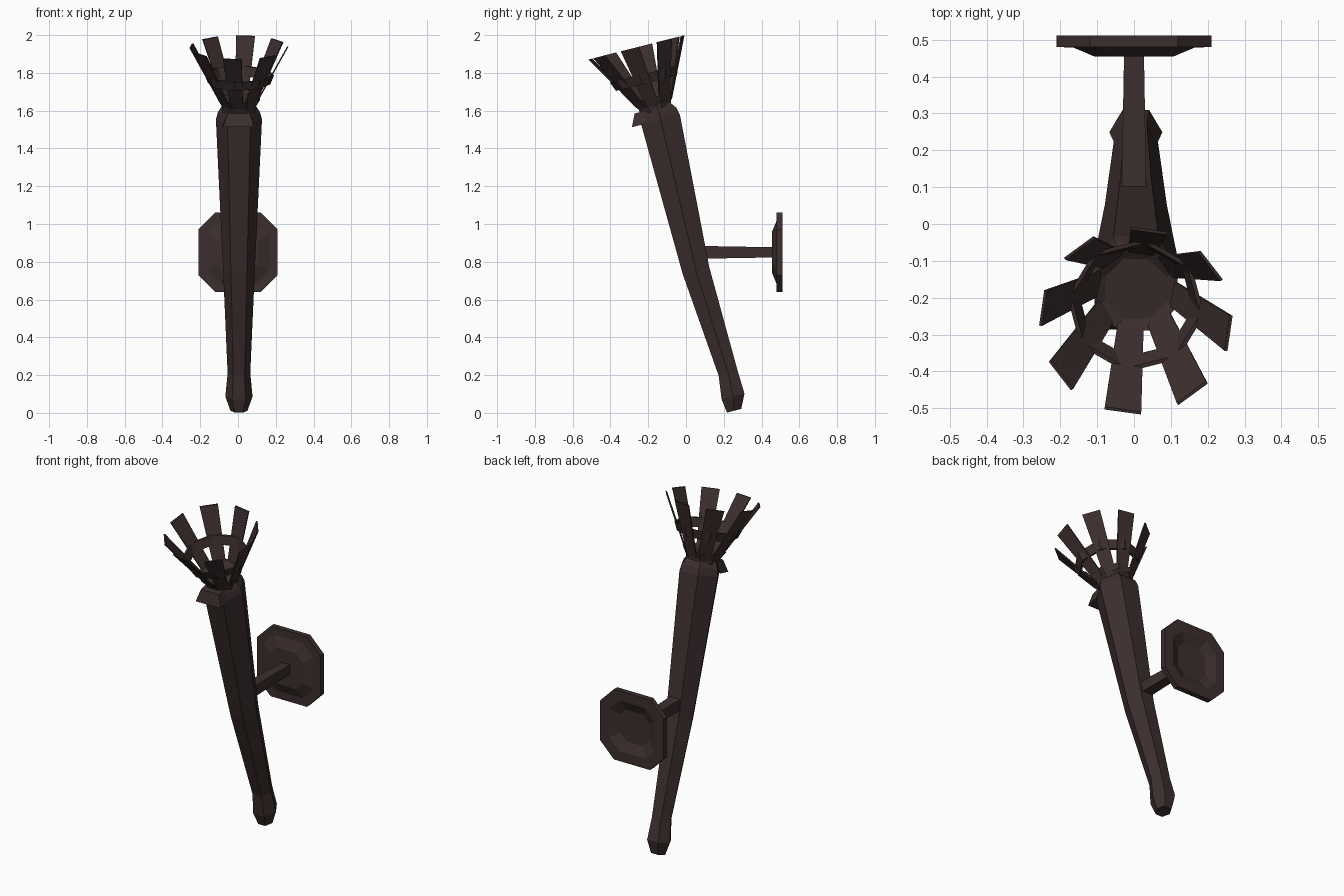
import bpy
import bmesh
from math import sin, cos, radians, tau
from mathutils import Matrix, Vector

cube = bpy.data.objects.get("Cube")
if cube:
    bpy.data.objects.remove(cube, do_unlink=True)

wood = bpy.data.materials.new("dark brown wood")
wood.use_nodes = True
BROWN = (0.045, 0.028, 0.027, 1)
wood.diffuse_color = BROWN
wood.node_tree.nodes["Principled BSDF"].inputs["Base Color"].default_value = BROWN

# Frames: the leaning torch axis, and the bracket axis running backwards
TORCH = Matrix.Translation((0.005, 0.245, 0.05)) @ Matrix.Rotation(0.2475, 4, 'X')
BRACKET = Matrix.Translation((0, 0, 0.85)) @ Matrix.Rotation(radians(-90), 4, 'X')


def finish(name, bm, frame):
    bmesh.ops.recalc_face_normals(bm, faces=bm.faces)
    bm.transform(frame)
    mesh = bpy.data.meshes.new(name)
    bm.to_mesh(mesh)
    bm.free()
    mesh.materials.append(wood)
    obj = bpy.data.objects.new(name, mesh)
    bpy.context.collection.objects.link(obj)


def even(n, start=0.0):
    return [start + tau * i / n for i in range(n)]


def loft(name, rings, angles, frame, closed=False):
    """Skin rings of (height, y offset, radius); closed joins last to first."""
    bm = bmesh.new()
    loops = [[bm.verts.new((r * cos(a), y + r * sin(a), z)) for a in angles]
             for z, y, r in rings]
    n = len(angles)
    pairs = list(zip(loops, loops[1:]))
    if closed:
        pairs.append((loops[-1], loops[0]))
    else:
        bm.faces.new(loops[0])
        bm.faces.new(loops[-1])
    for low, high in pairs:
        for i in range(n):
            j = (i + 1) % n
            bm.faces.new((low[i], low[j], high[j], high[i]))
    finish(name, bm, frame)


def slab(name, bottom, top, frame):
    """Eight-cornered block from two quads."""
    bm = bmesh.new()
    low = [bm.verts.new(p) for p in bottom]
    high = [bm.verts.new(p) for p in top]
    bm.faces.new(low)
    bm.faces.new(high)
    for i in range(4):
        j = (i + 1) % 4
        bm.faces.new((low[i], low[j], high[j], high[i]))
    finish(name, bm, frame)


def quad(x0, x1, y0, y1, z):
    return [(x0, y0, z), (x1, y0, z), (x1, y1, z), (x0, y1, z)]


# Six-sided shaft with a knobbed foot
loft("shaft", [(-0.04, 0.0, 0.045), (0.035, 0.013, 0.072), (0.16, 0.018, 0.06),
               (0.73, -0.014, 0.084), (1.55, 0.0, 0.122), (1.59, 0.0, 0.112),
               (1.635, -0.01, 0.085)], even(6), TORCH)

# Collar under the basket, with a lump at the front
loft("collar", [(1.6, -0.01, 0.09), (1.63, -0.012, 0.095), (1.675, -0.015, 0.122),
                (1.66, -0.015, 0.09)], even(8, radians(22.5)), TORCH)
slab("collar_lump", quad(-0.085, 0.08, -0.157, -0.08, 1.548),
     quad(-0.06, 0.06, -0.125, -0.07, 1.615), TORCH)

# Flared basket of eight staves
for i, a in enumerate(even(8, radians(-98))):
    out, side = Vector((cos(a), sin(a), 0)), Vector((-sin(a), cos(a), 0))

    def section(z, y, r, half, thick=0.008):
        c = Vector((0, y, z))
        return [c + out * (r + t) + side * s
                for s, t in ((-half, 0), (half, 0), (half, thick), (-half, thick))]

    slab(f"stave_{i + 1}", section(1.64, -0.012, 0.085, 0.034),
         section(1.952, -0.03, 0.25, 0.05), TORCH)

# Hoop tying the staves together
loft("basket_hoop", [(1.755, -0.025, 0.168), (1.805, -0.025, 0.188),
                     (1.805, -0.025, 0.176), (1.755, -0.025, 0.156)],
     even(8, radians(-98)), TORCH, closed=True)

# Bracket arm
loft("bracket_arm", [(0.07, 0, 0.048), (0.47, 0, 0.038)], even(4, radians(45)), BRACKET)

# Wall plate: square with cut corners, raised in front, hollow behind
corners = [radians(q + s) for q in (0, 90, 180, 270) for s in (29.7, 60.3)]
loft("wall_plate", [(0.455, 0, 0.125), (0.479, 0, 0.19), (0.48, 0, 0.242),
                    (0.512, 0, 0.242), (0.512, 0, 0.175), (0.485, 0, 0.11)],
     corners, BRACKET)
